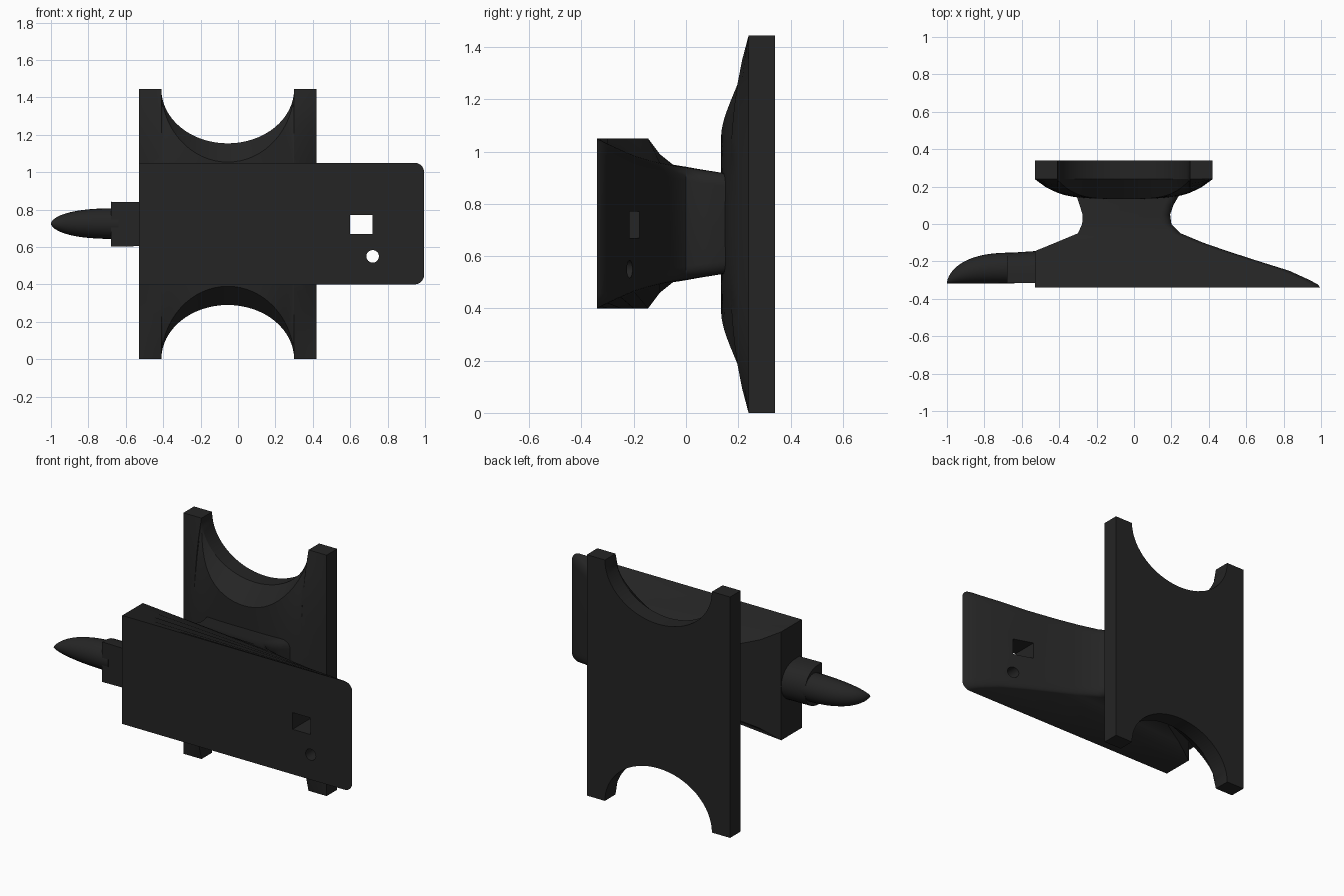
import bpy, bmesh, math
from mathutils import Matrix, Vector

cube = bpy.data.objects.get("Cube")
if cube:
    bpy.data.objects.remove(cube, do_unlink=True)

black = bpy.data.materials.new("matte_black")
black.use_nodes = True
black.diffuse_color = (0.018, 0.018, 0.018, 1)
for node in black.node_tree.nodes:
    if node.type == 'BSDF_PRINCIPLED':
        node.inputs["Base Color"].default_value = black.diffuse_color
        node.inputs["Roughness"].default_value = 0.7

MID = 0.722   # shared height of the centre line


def finish(bm, name):
    bmesh.ops.recalc_face_normals(bm, faces=bm.faces)
    mesh = bpy.data.meshes.new(name)
    bm.to_mesh(mesh)
    bm.free()
    mesh.materials.append(black)
    obj = bpy.data.objects.new(name, mesh)
    bpy.context.collection.objects.link(obj)
    return obj


def smooth(obj, degrees=35):
    bpy.ops.object.select_all(action='DESELECT')
    obj.select_set(True)
    bpy.context.view_layer.objects.active = obj
    bpy.ops.object.shade_smooth_by_angle(angle=math.radians(degrees))


def loft(name, rings):
    """Skin a list of equal-length closed rings and cap both ends."""
    bm = bmesh.new()
    loops = [[bm.verts.new(p) for p in ring] for ring in rings]
    for a, b in zip(loops, loops[1:]):
        for i in range(len(a)):
            j = (i + 1) % len(a)
            bm.faces.new((a[i], a[j], b[j], b[i]))
    bm.faces.new(loops[0])
    bm.faces.new(loops[-1])
    return finish(bm, name)


# Back plate: domed front and a flared round notch at each end
CX, NOTCH, HALF = -0.055, 0.355, 0.475


def plate_ring(x):
    t = min(1, abs(x - CX) / NOTCH)
    bite = math.sqrt(max(0, 1 - t * t))
    back_h = MID - 0.29 * bite
    front_h = MID - 0.39 * bite
    y_edge = 0.24 - 0.105 * (1 - t ** 4)
    y_mid = 0.24 - 0.105 * (1 - (abs(x - CX) / HALF) ** 4)
    ring = [(x, 0.34, MID + back_h), (x, 0.24, MID + back_h)]
    for i in range(17):
        v = 1 - i / 8
        y = y_edge + (y_mid - y_edge) * (1 - abs(v) ** 3)
        ring.append((x, y - 0.0005, MID + v * front_h))
    return ring + [(x, 0.24, MID - back_h), (x, 0.34, MID - back_h)]


columns = [CX - HALF, CX - 0.415]
columns += [CX - NOTCH * math.cos(math.pi * i / 32) for i in range(33)]
columns += [CX + 0.415, CX + HALF]
smooth(loft("back_plate", [plate_ring(x) for x in columns]), 30)

# Front plate blending into the neck: y, left x, left half height, right x, right half height
sections = [
    (-0.34, -0.53, 0.325, 0.995, 0.325),
    (-0.325, -0.53, 0.325, 0.985, 0.318),
    (-0.30, -0.53, 0.325, 0.94, 0.305),
    (-0.25, -0.53, 0.325, 0.83, 0.282),
    (-0.20, -0.53, 0.325, 0.67, 0.26),
    (-0.145, -0.53, 0.325, 0.50, 0.243),
    (-0.10, -0.42, 0.265, 0.37, 0.232),
    (-0.05, -0.30, 0.225, 0.25, 0.222),
    (0.00, -0.277, 0.217, 0.20, 0.215),
    (0.05, -0.275, 0.208, 0.193, 0.207),
    (0.10, -0.29, 0.20, 0.21, 0.20),
    (0.16, -0.31, 0.19, 0.245, 0.19),
]


def body_ring(y, xl, hl, xr, hr):
    r = 0.05
    top = [(xl, hl)]
    for i in range(6):
        a = math.pi / 2 * (1 - i / 5)
        top.append((xr - r + r * math.cos(a), hr - r + r * math.sin(a)))
    upper = [(x, y, MID + 0.003 + h) for x, h in top]
    lower = [(x, y, MID + 0.003 - h) for x, h in reversed(top)]
    return upper + lower


body = loft("front_plate_and_neck", [body_ring(*s) for s in sections])


# Square and round holes through the thin end
def cut(target, bm):
    cutter = finish(bm, "hole_cutter")
    cutter.hide_render = True
    mod = target.modifiers.new("hole", 'BOOLEAN')
    mod.operation = 'DIFFERENCE'
    mod.solver = 'EXACT'
    mod.object = cutter
    bpy.context.view_layer.objects.active = target
    bpy.ops.object.modifier_apply(modifier=mod.name)
    bpy.data.objects.remove(cutter, do_unlink=True)


square = bmesh.new()
bmesh.ops.create_cube(square, size=1, matrix=Matrix.Translation((0.66, -0.2, 0.72))
                      @ Matrix.Diagonal((0.12, 0.6, 0.1, 1)))
cut(body, square)
disc = bmesh.new()
bmesh.ops.create_cone(disc, cap_ends=True, segments=16, radius1=0.034, radius2=0.034, depth=0.6,
                      matrix=Matrix.Translation((0.72, -0.2, 0.55))
                      @ Matrix.Rotation(math.pi / 2, 4, 'X'))
cut(body, disc)
smooth(body, 30)

# Collar: flat front, rounded back
def collar_ring(x, depth, half):
    ring = []
    for i in range(17):
        a = math.pi * i / 16
        ring.append((x, -0.315 + depth * math.sin(a) ** 0.7, MID + half * math.cos(a)))
    return ring


smooth(loft("collar", [collar_ring(-0.68, 0.16, 0.12), collar_ring(-0.50, 0.172, 0.117)]), 40)

# Tapered tip, flat along the front and curving in from the back
tip = []
for i in range(15):
    s = math.sin(math.pi / 2 * i / 14)
    x = -0.64 - 0.36 * s
    k = max(0.03, (1 - s ** 2.6) ** 0.55)
    depth, half = 0.165 * k, 0.082 * k
    tip.append([(x, -0.318 + depth / 2 + depth / 2 * math.cos(a), MID + 0.003 + half * math.sin(a))
                for a in (2 * math.pi * j / 24 for j in range(24))])
smooth(loft("tip", tip), 50)
